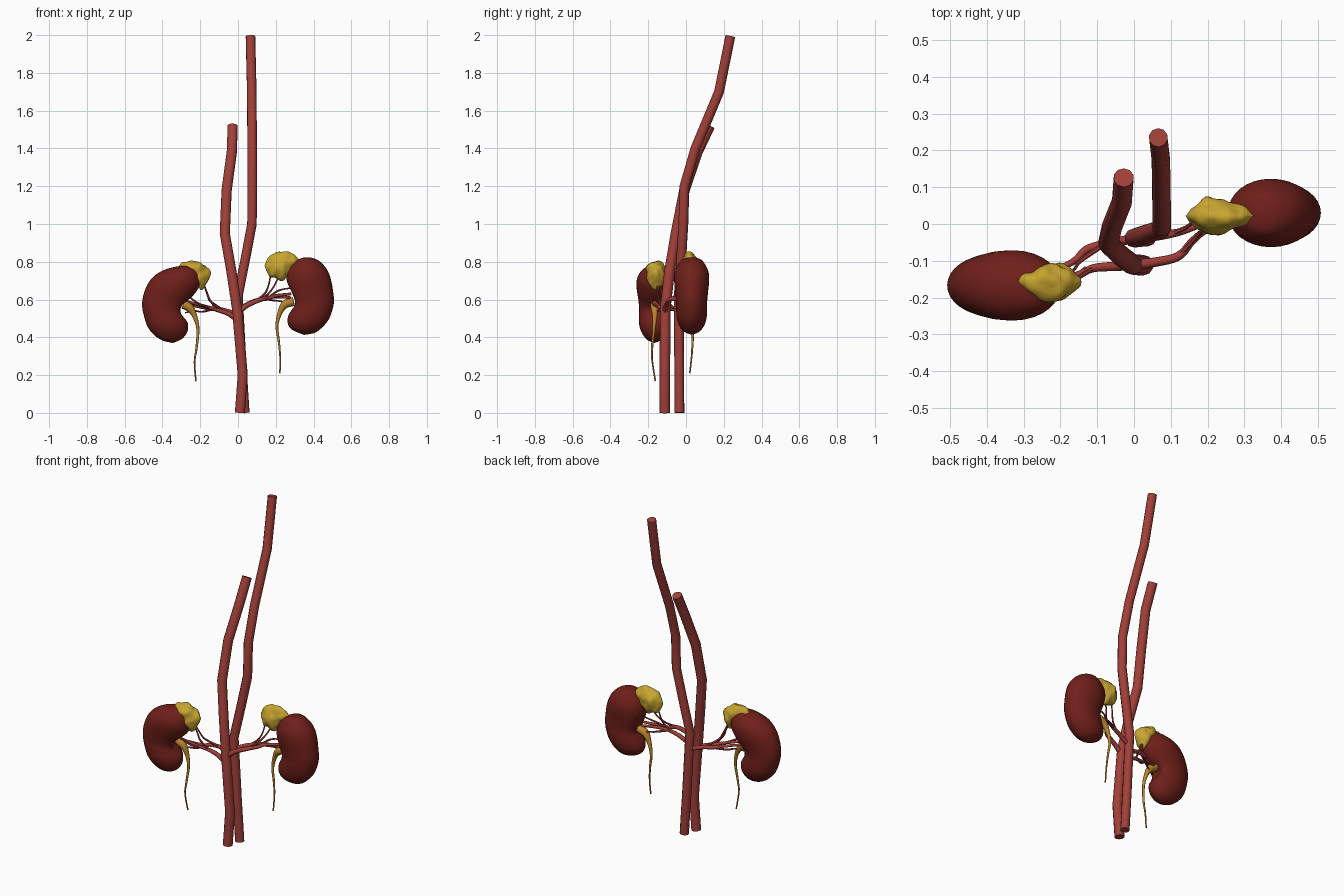
import bpy, bmesh, math
from mathutils import Vector, noise


def material(name, rgb):
    m = bpy.data.materials.new(name)
    m.diffuse_color = (*rgb, 1)
    return m


KIDNEY = material("kidney_red", (0.16, 0.014, 0.010))
VESSEL = material("vessel_red", (0.36, 0.05, 0.04))
GLAND = material("gland_yellow", (0.58, 0.38, 0.03))
DUCT = material("duct_amber", (0.50, 0.24, 0.025))


def spline(rows, steps):
    """Catmull-Rom through rows of numbers."""
    out = []
    n = len(rows)
    for i in range(n - 1):
        a, b, c, d = (rows[max(0, min(n - 1, i + k))] for k in (-1, 0, 1, 2))
        for s in range(steps):
            t = s / steps
            out.append([0.5 * (2 * q + (r - p) * t + (2 * p - 5 * q + 4 * r - w) * t * t
                               + (3 * q - p - 3 * r + w) * t ** 3)
                        for p, q, r, w in zip(a, b, c, d)])
    return out + [list(rows[-1])]


def finish(ob, mat, angle):
    ob.data.materials.append(mat)
    bpy.ops.object.select_all(action='DESELECT')
    ob.select_set(True)
    bpy.context.view_layer.objects.active = ob
    if ob.type == 'CURVE':
        bpy.ops.object.convert(target='MESH')
    bpy.ops.object.shade_smooth_by_angle(angle=math.radians(angle))


def tube(name, pts, mat, smooth=5, res=2):
    """Tube along (x, y, z, radius) points."""
    rows = spline(pts, smooth) if smooth else pts
    cu = bpy.data.curves.new(name, 'CURVE')
    cu.dimensions = '3D'
    cu.bevel_depth = 1
    cu.bevel_resolution = res
    cu.use_fill_caps = True
    sp = cu.splines.new('POLY')
    sp.points.add(len(rows) - 1)
    for p, r in zip(sp.points, rows):
        p.co = (*r[:3], 1)
        p.radius = r[3]
    ob = bpy.data.objects.new(name, cu)
    bpy.context.collection.objects.link(ob)
    finish(ob, mat, 50)


def loft(name, rows, yc, mat, groove=0.0, lumps=0.0, seg=32, steps=5):
    """Oval sections spanning (x1, z1)-(x2, z2) with half depth t; first and last rows are poles."""
    rows = spline(rows, steps)
    bm = bmesh.new()
    rings = []
    for i, (x1, z1, x2, z2, t) in enumerate(rows):
        u = i / (len(rows) - 1)
        c = Vector((x1 + x2, 0, z1 + z2)) / 2 + Vector((0, yc, 0))
        h = Vector((x1 - x2, 0, z1 - z2)) / 2
        if i in (0, len(rows) - 1):
            rings.append([bm.verts.new(c)])
            continue
        ring = []
        for k in range(seg):
            a = 2 * math.pi * k / seg
            p = c + h * math.cos(a) + Vector((0, t * math.sin(a), 0))
            dent = groove * math.exp(-((u - 0.52) / 0.11) ** 2) * max(0, -math.cos(a)) ** 10
            p += h.normalized() * dent
            if lumps:
                p += (p - c).normalized() * noise.noise(p * 28) * lumps
            ring.append(bm.verts.new(p))
        rings.append(ring)
    for a, b in zip(rings, rings[1:]):
        for k in range(seg):
            j = (k + 1) % seg
            if len(a) == 1:
                bm.faces.new((a[0], b[k], b[j]))
            elif len(b) == 1:
                bm.faces.new((a[k], b[0], a[j]))
            else:
                bm.faces.new((a[k], b[k], b[j], a[j]))
    bmesh.ops.recalc_face_normals(bm, faces=bm.faces)
    me = bpy.data.meshes.new(name)
    bm.to_mesh(me)
    bm.free()
    ob = bpy.data.objects.new(name, me)
    bpy.context.collection.objects.link(ob)
    finish(ob, mat, 60)


# kidneys: lateral point, medial point, half depth
loft("kidney_left", [
    (-.254, .782, -.254, .782, 0), (-.31, .777, -.217, .755, .05), (-.37, .764, -.2, .712, .078),
    (-.428, .737, -.206, .668, .094), (-.47, .695, -.238, .615, .094), (-.497, .637, -.273, .57, .086),
    (-.508, .573, -.284, .535, .081), (-.497, .51, -.275, .503, .082), (-.476, .451, -.264, .472, .08),
    (-.439, .408, -.268, .43, .064), (-.397, .382, -.296, .392, .038), (-.345, .37, -.345, .37, 0)],
    -.167, KIDNEY, groove=.03)
loft("kidney_right", [
    (.349, .823, .349, .823, 0), (.392, .821, .307, .806, .045), (.434, .801, .28, .78, .068),
    (.471, .759, .259, .743, .088), (.492, .706, .254, .7, .093), (.503, .647, .264, .642, .087),
    (.508, .589, .281, .584, .082), (.497, .536, .275, .546, .082), (.476, .488, .264, .509, .078),
    (.444, .451, .264, .472, .066), (.407, .424, .286, .44, .042), (.349, .413, .349, .413, 0)],
    .03, KIDNEY, groove=.03)

# glands capping the kidneys
loft("adrenal_gland_left", [
    (-.325, .765, -.325, .765, 0), (-.295, .795, -.295, .75, .022), (-.255, .805, -.255, .73, .04),
    (-.212, .8, -.217, .685, .05), (-.18, .785, -.196, .655, .042), (-.157, .765, -.172, .672, .026),
    (-.143, .737, -.143, .737, 0)], -.158, GLAND, lumps=.012)
loft("adrenal_gland_right", [
    (.14, .782, .14, .782, 0), (.157, .815, .164, .728, .026), (.185, .84, .19, .712, .044),
    (.222, .848, .228, .703, .048), (.26, .849, .26, .72, .038), (.295, .838, .295, .76, .022),
    (.325, .815, .325, .815, 0)], .022, GLAND, lumps=.012)

# main vessels
tube("aorta", [(.036, -.035, 0, .026), (.02, -.036, .25, .026), (0, -.038, .62, .026),
               (.04, -.025, .82, .026), (.074, -.014, 1, .026), (.075, -.008, 1.2, .026),
               (.075, .05, 1.4, .026), (.073, .175, 1.7, .026), (.066, .235, 1.995, .026)],
     VESSEL, 0, 3)
tube("vena_cava", [(.01, -.112, 0, .028), (.025, -.112, .2, .028), (-.005, -.11, .55, .028),
                   (-.035, -.087, .75, .028), (-.07, -.053, .95, .028), (-.06, -.008, 1.18, .028),
                   (-.033, .06, 1.38, .028), (-.028, .126, 1.52, .028)], VESSEL, 0, 3)

# renal vessels and their fine branches
tube("renal_artery_left", [(0, -.04, .52, .013), (-.08, -.055, .545, .012), (-.13, -.07, .55, .011),
                           (-.17, -.105, .555, .009), (-.27, -.15, .575, .007)], VESSEL)
tube("renal_vein_left", [(0, -.11, .49, .015), (-.05, -.115, .525, .013), (-.11, -.12, .545, .011),
                         (-.16, -.14, .56, .009), (-.27, -.165, .59, .007)], VESSEL)
tube("renal_artery_right", [(.005, -.04, .55, .013), (.07, -.032, .585, .012), (.13, -.02, .605, .01),
                            (.19, .002, .615, .009), (.28, .025, .61, .007)], VESSEL)
tube("renal_vein_right", [(.01, -.11, .54, .015), (.05, -.105, .57, .013), (.12, -.088, .6, .012),
                          (.16, -.045, .605, .01), (.2, -.015, .62, .009), (.28, .015, .63, .007)], VESSEL)
branches = {
    "left": [[(-.11, -.12, .545), (-.15, -.145, .6), (-.165, -.15, .64), (-.185, -.155, .69)],
             [(-.08, -.055, .545), (-.145, -.1, .59), (-.16, -.12, .62), (-.18, -.145, .68)],
             [(-.13, -.12, .55), (-.19, -.17, .57), (-.24, -.185, .6), (-.27, -.19, .63)],
             [(-.13, -.07, .55), (-.19, -.12, .535), (-.23, -.15, .54), (-.28, -.17, .53)]],
    "right": [[(.12, -.088, .6), (.16, -.045, .63), (.19, -.01, .67), (.215, .015, .72)],
              [(.1, -.027, .597), (.14, -.01, .63), (.16, .005, .67), (.175, .018, .74)],
              [(.16, -.045, .605), (.2, -.005, .64), (.24, .01, .655), (.28, .01, .66)],
              [(.13, -.02, .605), (.19, .02, .595), (.23, .035, .59), (.29, .04, .57)]],
}
for side, paths in branches.items():
    for n, path in enumerate(paths, 1):
        tube(f"vessel_branch_{side}_{n}", [(*p, r) for p, r in zip(path, (.007, .0055, .0045, .004))],
             VESSEL, res=1)

# ureters, with a funnel at each hilum
tube("ureter_left", [(-.29, -.165, .575, .024), (-.255, -.165, .555, .022), (-.228, -.165, .51, .013),
                     (-.212, -.17, .44, .008), (-.22, -.18, .34, .006), (-.23, -.178, .27, .0045),
                     (-.223, -.162, .168, .004)], DUCT)
tube("ureter_right", [(.295, .03, .59, .024), (.25, .032, .575, .022), (.222, .036, .53, .013),
                      (.206, .038, .46, .008), (.216, .035, .38, .006), (.223, .03, .3, .0045),
                      (.222, .02, .21, .004)], DUCT)
